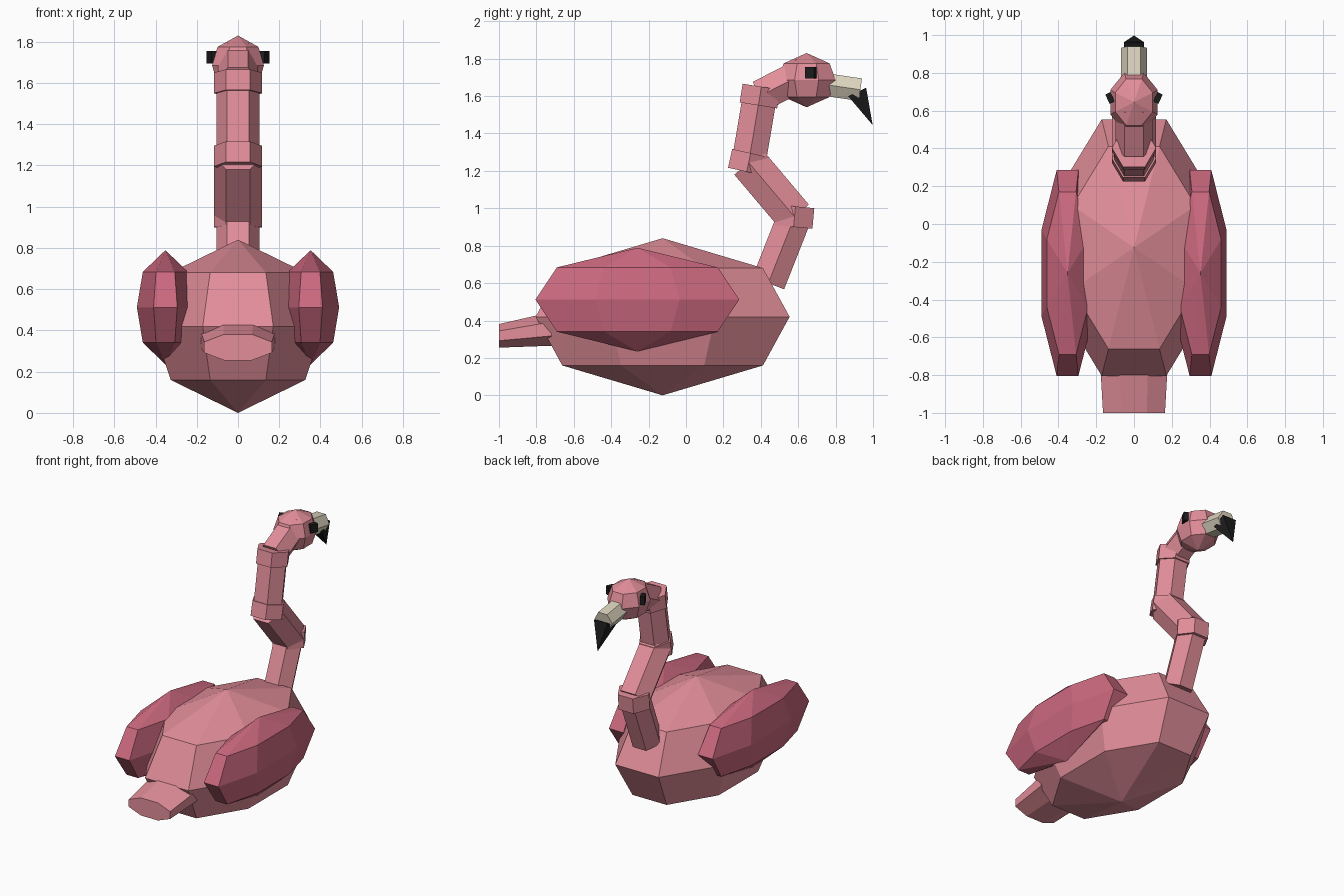
import bpy, math
from mathutils import Vector, Matrix

if "Cube" in bpy.data.objects:
    bpy.data.objects.remove(bpy.data.objects["Cube"])


def material(name, color):
    m = bpy.data.materials.new(name)
    m.diffuse_color = (*color, 1)
    m.use_nodes = True
    m.node_tree.nodes["Principled BSDF"].inputs["Base Color"].default_value = m.diffuse_color
    return m


PINK = material("pink", (0.76, 0.27, 0.32))
ROSE = material("rose", (0.60, 0.14, 0.21))
CREAM = material("cream", (0.72, 0.66, 0.52))
BLACK = material("black", (0.012, 0.012, 0.012))


def add_mesh(name, verts, faces, mat):
    me = bpy.data.meshes.new(name)
    me.from_pydata(verts, [], faces)
    me.materials.append(mat)
    ob = bpy.data.objects.new(name, me)
    bpy.context.collection.objects.link(ob)
    return ob


def loft(name, rings, mat, caps=True):
    """Join equal-length rings of points; single points close the ends when given."""
    n = max(len(r) for r in rings)
    verts, faces, starts = [], [], []
    for r in rings:
        starts.append(len(verts))
        verts += [tuple(p) for p in r]
    for a, b, ra, rb in zip(starts, starts[1:], rings, rings[1:]):
        for i in range(n):
            j = (i + 1) % n
            if len(ra) == 1:
                faces.append((a, b + j, b + i))
            elif len(rb) == 1:
                faces.append((a + i, a + j, b))
            else:
                faces.append((a + i, a + j, b + j, b + i))
    if len(rings[0]) > 1:
        faces.append(tuple(reversed(range(n))))
    if len(rings[-1]) > 1:
        faces.append(tuple(range(starts[-1], starts[-1] + n)))
    return add_mesh(name, verts, faces, mat)


def blob(name, center, radii, mat):
    """Eight-sided low-poly ellipsoid with three rings and two poles."""
    c, (rx, ry, rz) = Vector(center), radii
    rings = [[c - Vector((0, 0, rz))]]
    for h, s in ((-0.62, 0.79), (0, 1), (0.62, 0.79)):
        rings.append([c + Vector((rx * s * math.cos(a), ry * s * math.sin(a), rz * h))
                      for a in (math.radians(22.5 + 45 * k) for k in range(8))])
    rings.append([c + Vector((0, 0, rz))])
    return loft(name, rings, mat)


def rod(name, start, end, r, mat, sides=6, phase=0.0, tip=False):
    """Prism (or pyramid) between two (y, z) points on the centre plane."""
    p, q = Vector((0, *start)), Vector((0, *end))
    d = (q - p).normalized()
    u = Vector((1, 0, 0))
    v = d.cross(u)
    ring = [u * r * math.cos(a) + v * r * math.sin(a)
            for a in (phase + math.tau * k / sides for k in range(sides))]
    last = [q] if tip else [q + w for w in ring]
    return loft(name, [[p + w for w in ring], last], mat)


# Body and mirrored wings
blob("body", (0, -0.125, 0.42), (0.447, 0.735, 0.42), PINK)
for side, label in ((-1, "left"), (1, "right")):
    blob(label + "_wing", (side * 0.352, -0.26, 0.512), (0.15, 0.59, 0.277), ROSE)

# Flattened tail, wider towards the body
tail = []
for y, z, hx, hz in ((-1.0, 0.318, 0.164, 0.063), (-0.72, 0.355, 0.18, 0.09)):
    tail.append([Vector((hx / 0.924 * math.cos(a), y, z + hz / 0.924 * math.sin(a)))
                 for a in (math.radians(22.5 - 45 * k) for k in range(8))])
loft("tail", tail[::-1], PINK)

# Neck segments
path = [(0.44, 0.60), (0.58, 0.955), (0.335, 1.245), (0.395, 1.60), (0.63, 1.72)]
for i, r in enumerate((0.105, 0.116, 0.105, 0.098)):
    rod(f"neck_segment_{i + 1}", path[i], path[i + 1], r, PINK)

# Short collars covering the bends
for i, (dy, dz) in enumerate(((0.005, 0.055), (0.011, 0.05), (0.008, 0.05))):
    y, z = path[i + 1]
    rod(f"neck_joint_{i + 1}", (y - dy, z - dz), (y + dy, z + dz), 0.117, PINK)

# Head
blob("head", (0, 0.645, 1.685), (0.136, 0.168, 0.145), PINK)

# Eyes: small blocks turned slightly backwards
for side, label in ((-1, "left"), (1, "right")):
    turn = Matrix.Rotation(math.radians(-25 * side), 4, 'Z')
    quad = [turn @ Vector((x, y, 0)) for x, y in
            ((-0.015, -0.0275), (0.015, -0.0275), (0.015, 0.0275), (-0.015, 0.0275))]
    base = Vector((side * 0.127, 0.667, 1.725))
    loft(label + "_eye", [[base + p + Vector((0, 0, h)) for p in quad]
                          for h in (-0.03, 0.03)], BLACK)

# Beak and hooked black tip
rod("beak", (0.735, 1.663), (0.932, 1.634), 0.07, CREAM)
rod("beak_tip", (0.915, 1.622), (0.998, 1.445), 0.075, BLACK,
    sides=4, phase=math.pi / 4, tip=True)
